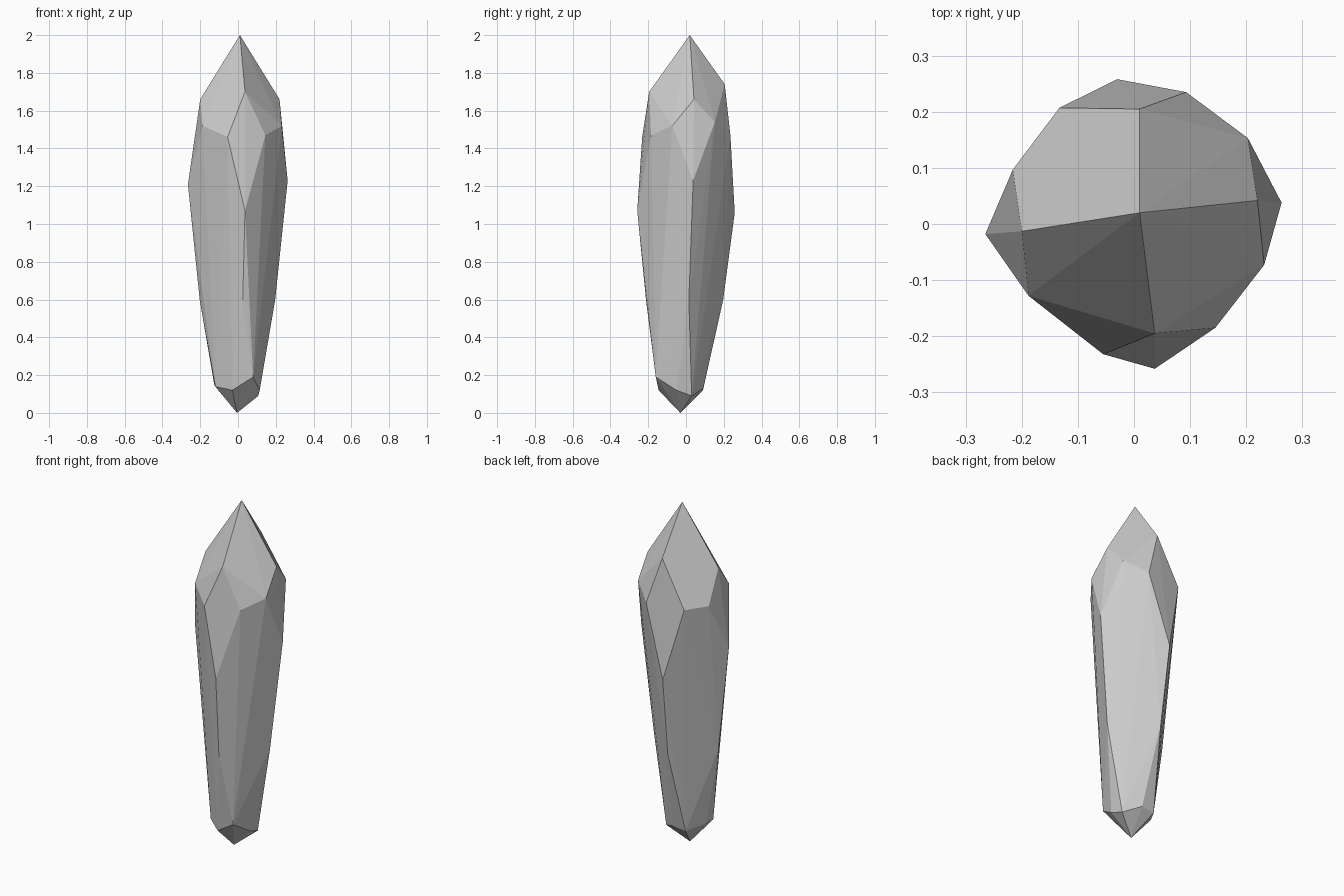
import bpy, bmesh
from math import radians

# Tips of the crystal
tips = [(0.01, 0.02, 2.0), (-0.005, -0.03, 0.0)]

# Each side ridge: diamond (top, two corners, bottom), kink, two foot points
ridges = {
    "front": [(0.037, -0.195, 1.70), (-0.055, -0.232, 1.46), (0.145, -0.185, 1.47),
              (0.037, -0.258, 1.07), (0.025, -0.212, 0.60), (-0.03, -0.145, 0.12), (0.08, -0.16, 0.19)],
    "right": [(0.22, 0.042, 1.66), (0.232, -0.073, 1.52), (0.203, 0.153, 1.54),
              (0.263, 0.038, 1.23), (0.197, 0.015, 0.60), (0.115, -0.05, 0.12), (0.107, 0.03, 0.09)],
    "back": [(0.01, 0.205, 1.74), (0.093, 0.235, 1.47), (-0.133, 0.207, 1.475),
             (-0.03, 0.258, 1.06), (-0.02, 0.197, 0.60), (0.02, 0.092, 0.13), (-0.06, 0.09, 0.12)],
    "left": [(-0.20, -0.013, 1.66), (-0.216, 0.097, 1.48), (-0.188, -0.128, 1.52),
             (-0.265, -0.018, 1.21), (-0.203, -0.01, 0.60), (-0.125, -0.01, 0.145), (-0.12, -0.08, 0.14)],
}

# Faceted skin around all corners, with near-flat triangles merged
bm = bmesh.new()
for p in tips + [p for pts in ridges.values() for p in pts]:
    bm.verts.new(p)
bmesh.ops.convex_hull(bm, input=bm.verts[:])
loose = [v for v in bm.verts if not v.link_faces]
bmesh.ops.delete(bm, geom=loose, context='VERTS')
bmesh.ops.dissolve_limit(bm, angle_limit=radians(1.5), verts=bm.verts[:], edges=bm.edges[:])
bmesh.ops.recalc_face_normals(bm, faces=bm.faces[:])

mesh = bpy.data.meshes.new("crystal")
bm.to_mesh(mesh)
bm.free()
bpy.context.collection.objects.link(bpy.data.objects.new("crystal", mesh))
